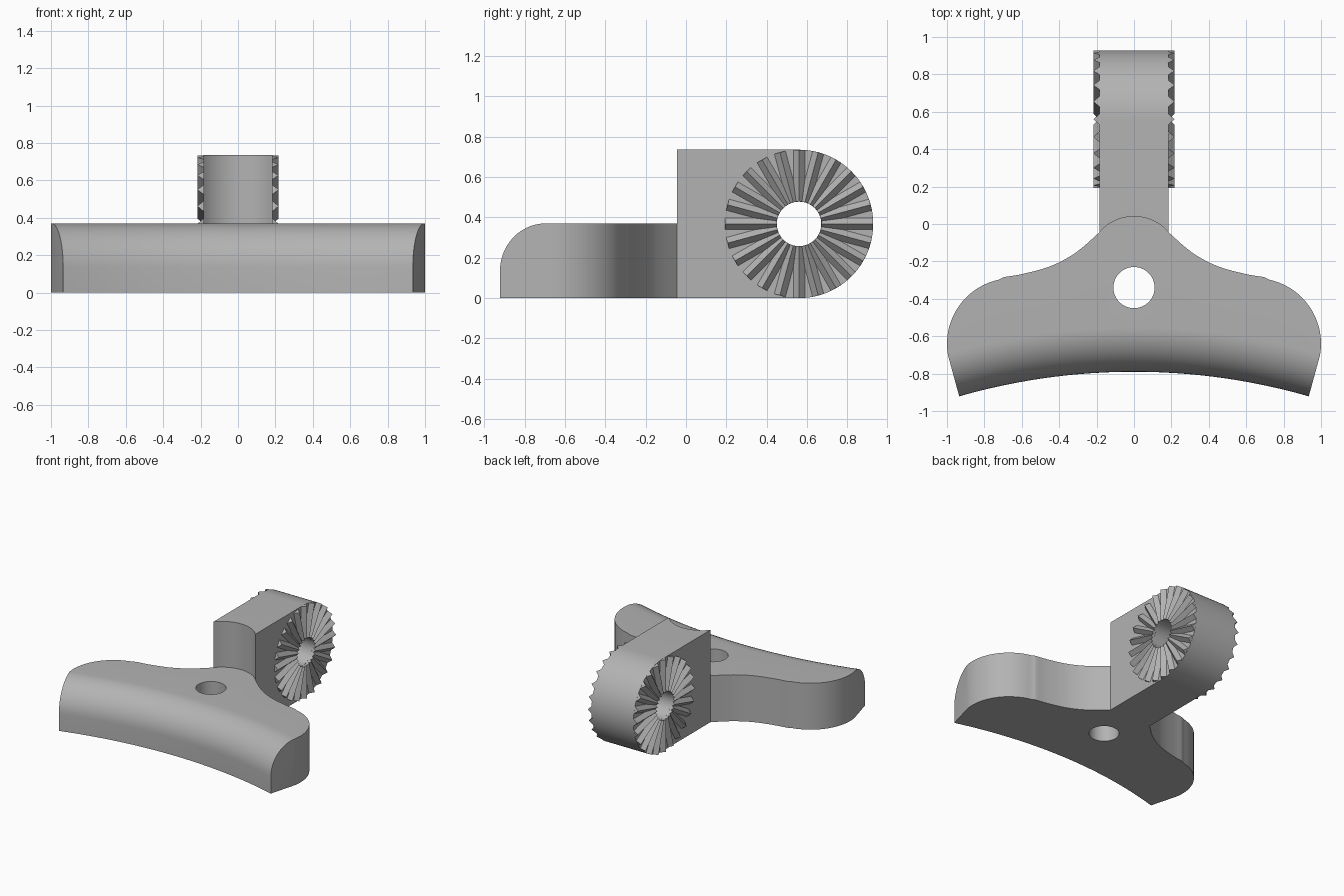
import bpy, bmesh
from math import sin, cos, pi, radians
from mathutils import Matrix, Vector

cube = bpy.data.objects.get("Cube")
if cube:
    bpy.data.objects.remove(cube, do_unlink=True)

grey = bpy.data.materials.new("plain grey")
grey.use_nodes = True
COLOUR = (0.45, 0.45, 0.45, 1)
grey.diffuse_color = COLOUR
grey.node_tree.nodes["Principled BSDF"].inputs["Base Color"].default_value = COLOUR

HEIGHT = 0.37          # base thickness
ARM_R = 0.3675         # radius of the arm's round end
ARM_W = 0.185          # half width of the arm
PIVOT = Vector((0, 0.56, ARM_R))
BOSS_Y, BOSS_R = -0.205, 0.245
HOLE_R = 0.11


def finish(name, bm):
    bmesh.ops.recalc_face_normals(bm, faces=bm.faces)
    mesh = bpy.data.meshes.new(name)
    bm.to_mesh(mesh)
    bm.free()
    mesh.materials.append(grey)
    obj = bpy.data.objects.new(name, mesh)
    bpy.context.collection.objects.link(obj)
    return obj


def loft(name, rings):
    """Closed solid through matching rings of points, capped at both ends."""
    bm = bmesh.new()
    loops = [[bm.verts.new(p) for p in ring] for ring in rings]
    for a, b in zip(loops, loops[1:]):
        for i in range(len(a)):
            j = (i + 1) % len(a)
            bm.faces.new((a[i], a[j], b[j], b[i]))
    bm.faces.new(loops[0])
    bm.faces.new(loops[-1])
    return finish(name, bm)


def arc(cx, cy, r, start, end, steps):
    angles = [radians(start + (end - start) * i / steps) for i in range(steps + 1)]
    return [(cx + r * cos(a), cy + r * sin(a)) for a in angles]


def cylinder(name, centre, r, depth, turn=Matrix()):
    bm = bmesh.new()
    bmesh.ops.create_cone(bm, cap_ends=True, segments=64, radius1=r, radius2=r,
                          depth=depth, matrix=Matrix.Translation(centre) @ turn)
    return finish(name, bm)


def combine(obj, tool, operation):
    mod = obj.modifiers.new("cut", "BOOLEAN")
    mod.operation, mod.solver, mod.object = operation, "EXACT", tool
    bpy.context.view_layer.objects.active = obj
    bpy.ops.object.modifier_apply(modifier=mod.name)
    bpy.data.objects.remove(tool, do_unlink=True)


def smooth(obj):
    bpy.ops.object.select_all(action="DESELECT")
    obj.select_set(True)
    bpy.context.view_layer.objects.active = obj
    bpy.ops.object.shade_smooth_by_angle(angle=radians(25))


def spline(points, steps=5):
    """Smooth curve through the inner points of a list."""
    out = []
    for p0, p1, p2, p3 in zip(points, points[1:], points[2:], points[3:]):
        a, b, c, d = map(Vector, (p0, p1, p2, p3))
        for i in range(steps):
            t = i / steps
            out.append(tuple(0.5 * (2 * b + (c - a) * t + (2 * a - 5 * b + 4 * c - d) * t * t
                                    + (3 * b - a - 3 * c + d) * t ** 3)))
    return out


# Base: curved slab with a rounded front edge, trimmed to the winged outline
SWEEP_R, ROUND = 3.39, 0.235
section = [(0, 0)] + arc(ROUND, HEIGHT - ROUND, ROUND, 180, 90, 14) + [(1, HEIGHT), (1, 0)]
rings = []
for i in range(61):
    a = radians(-22 + 44 * i / 60)
    rings.append([((SWEEP_R + r) * sin(a), (SWEEP_R + r) * cos(a) - 0.79 - SWEEP_R, z)
                  for r, z in section])
base = loft("base", rings)

half = [(0.902, -1.04)] + arc(0.65, -0.64, 0.35, -10, 78, 18)
half += spline([(0.80, -0.31), (0.70, -0.285), (0.60, -0.268), (0.445, -0.225),
                (0.31, -0.152), (0.185, -0.0445), (0.13, 0.003)])
half += arc(0, BOSS_Y, BOSS_R, 41, 90, 10)
outline = half + [(-x, y) for x, y in reversed(half[:-1])]
trim = loft("trim", [[(x, y, z) for x, y in outline] for z in (-0.1, 0.5)])
combine(base, trim, "INTERSECT")
combine(base, cylinder("bore", (0, -0.34, 0.2), HOLE_R, 1), "DIFFERENCE")
smooth(base)

# Arm: upright slab with a round end, hollowed at the front around the boss
side = [(-0.1, 0)] + arc(PIVOT.y, PIVOT.z, ARM_R, -90, 90, 48) + [(-0.1, 2 * ARM_R)]
arm = loft("arm", [[(x, y, z) for y, z in side] for x in (-ARM_W, ARM_W)])
combine(arm, cylinder("boss_clearance", (0, BOSS_Y, 0.4), BOSS_R, 2), "DIFFERENCE")
combine(arm, cylinder("pivot_bore", PIVOT, HOLE_R, 1, Matrix.Rotation(pi / 2, 4, "Y")),
        "DIFFERENCE")
smooth(arm)

# Serrated faces: a ring of radial wedge teeth on each side of the arm
TEETH, TOOTH_W, TOOTH_H = 24, 0.032, 0.032
for name, s in (("left_teeth", 1), ("right_teeth", -1)):
    bm = bmesh.new()
    for k in range(TEETH):
        turn = Matrix.Translation(PIVOT) @ Matrix.Rotation(2 * pi * k / TEETH, 4, "X")
        ends = []
        for r in (HOLE_R, ARM_R - 0.001):
            tri = ((ARM_W - 0.004, -TOOTH_W), (ARM_W - 0.004, TOOTH_W), (ARM_W + TOOTH_H, 0))
            ends.append([bm.verts.new(turn @ Vector((s * x, t, r))) for x, t in tri])
        a, b = ends
        bm.faces.new(a)
        bm.faces.new(b)
        for i in range(3):
            j = (i + 1) % 3
            bm.faces.new((a[i], a[j], b[j], b[i]))
    finish(name, bm)
